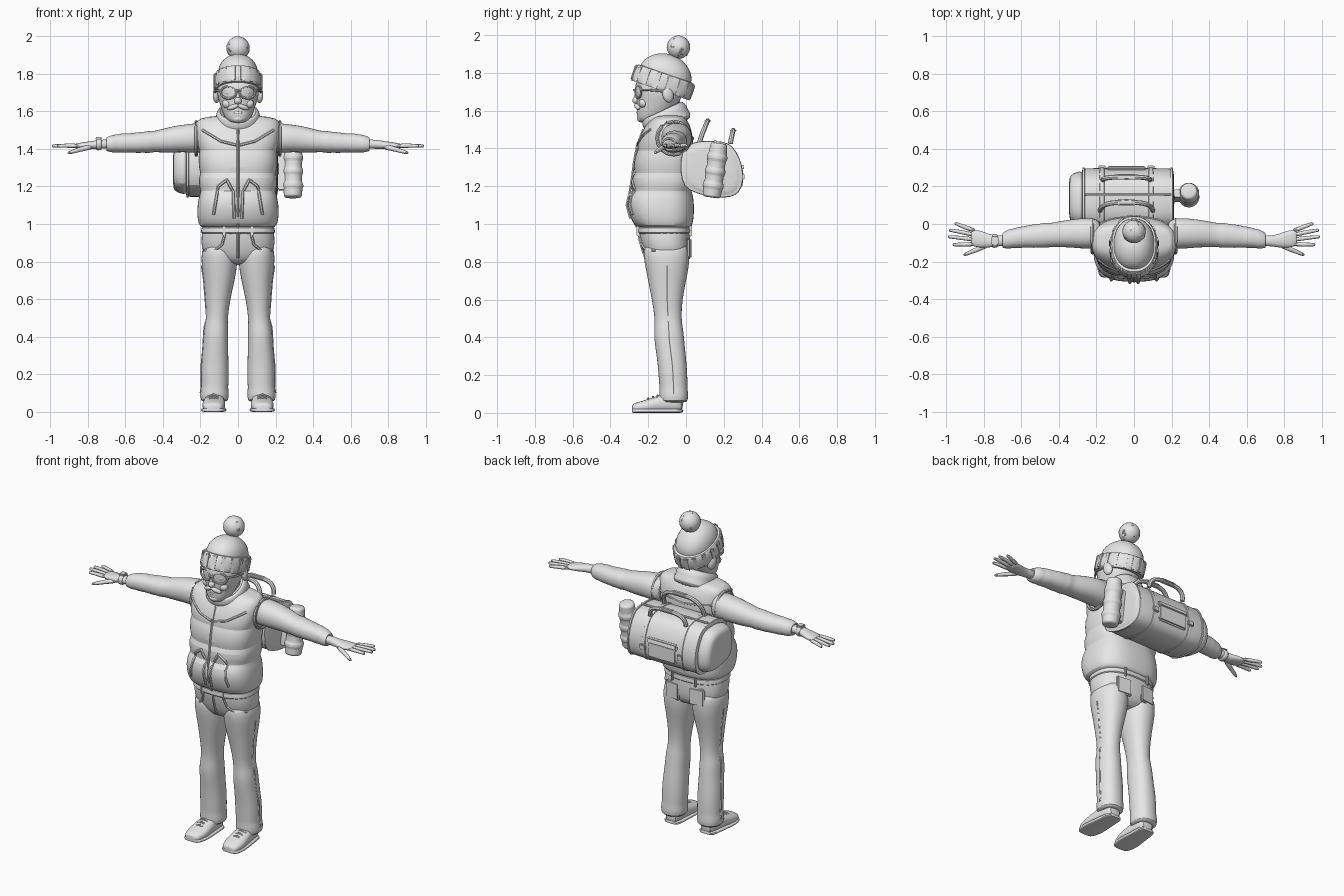
import bpy, bmesh, math, random
from mathutils import Vector, Matrix

random.seed(4)
grey = bpy.data.materials.new("plain_grey")
grey.diffuse_color = (0.8, 0.8, 0.8, 1)


def finish(name, bm, subdiv=0, angle=40):
    bmesh.ops.recalc_face_normals(bm, faces=bm.faces)
    me = bpy.data.meshes.new(name)
    bm.to_mesh(me)
    bm.free()
    me.materials.append(grey)
    ob = bpy.data.objects.new(name, me)
    bpy.context.collection.objects.link(ob)
    if subdiv:
        ob.modifiers.new("smooth", 'SUBSURF').levels = subdiv
        ob.modifiers["smooth"].render_levels = subdiv
    bpy.ops.object.select_all(action='DESELECT')
    ob.select_set(True)
    bpy.context.view_layer.objects.active = ob
    bpy.ops.object.shade_smooth_by_angle(angle=math.radians(angle))
    return ob


def skin(name, rings, subdiv=1, angle=40):
    bm = bmesh.new()
    vs = [[bm.verts.new(p) for p in r] for r in rings]
    n = len(vs[0])
    for a, b in zip(vs, vs[1:]):
        for i in range(n):
            bm.faces.new((a[i], a[(i + 1) % n], b[(i + 1) % n], b[i]))
    bm.faces.new(vs[0])
    bm.faces.new(vs[-1])
    return finish(name, bm, subdiv, angle)


def loft(name, axis, rows, n=24, e=2.2, subdiv=1, tf=None):
    """rows: position on axis, two centre values, two radii"""
    rings = []
    for p, c1, c2, r1, r2 in rows:
        ring = []
        for i in range(n):
            a = 2 * math.pi * i / n
            c, s = math.cos(a), math.sin(a)
            u = c1 + r1 * math.copysign(abs(c) ** (2 / e), c)
            v = c2 + r2 * math.copysign(abs(s) ** (2 / e), s)
            q = Vector({'x': (p, u, v), 'y': (u, p, v), 'z': (u, v, p)}[axis])
            ring.append(tf @ q if tf else q)
        rings.append(ring)
    return skin(name, rings, subdiv)


def cord(name, pts, r, taper=1.0, n=8, subdiv=0):
    pts = [Vector(p) for p in pts]
    rings = []
    for i, p in enumerate(pts):
        d = (pts[min(i + 1, len(pts) - 1)] - pts[max(i - 1, 0)]).normalized()
        ref = Vector((0, 1, 0)) if abs(d.y) < 0.8 else Vector((0, 0, 1))
        u = d.cross(ref).normalized()
        v = d.cross(u)
        k = r * (1 + (taper - 1) * i / (len(pts) - 1))
        rings.append([p + k * (u * math.cos(t * 2 * math.pi / n) + v * math.sin(t * 2 * math.pi / n)) for t in range(n)])
    return skin(name, rings, subdiv)


def ball(name, loc, size, rot=(0, 0, 0), seg=20):
    bm = bmesh.new()
    bmesh.ops.create_uvsphere(bm, u_segments=seg, v_segments=seg // 2, radius=1, matrix=Matrix.Diagonal((*size, 1)))
    ob = finish(name, bm)
    ob.location, ob.rotation_euler = loc, rot
    return ob


def box(name, loc, size, rot=(0, 0, 0), bevel=0.006):
    bm = bmesh.new()
    bmesh.ops.create_cube(bm, size=1, matrix=Matrix.Diagonal((*size, 1)))
    bmesh.ops.bevel(bm, geom=bm.edges[:], offset=min(bevel, min(size) * .4), segments=2, affect='EDGES')
    ob = finish(name, bm)
    ob.location, ob.rotation_euler = loc, rot
    return ob


def surface_y(rows, x, z, e, side=-1):
    """depth of a z loft's surface at x, z"""
    for a, b in zip(rows, rows[1:]):
        if a[0] <= z <= b[0]:
            t = (z - a[0]) / (b[0] - a[0])
            _, cx, cy, rx, ry = [p + (q - p) * t for p, q in zip(a, b)]
            return cy + side * ry * max(0, 1 - min(1, abs((x - cx) / rx)) ** e) ** (1 / e)


def seam(name, rows, pts, r, e, side=-1):
    path = []
    for (x0, z0), (x1, z1) in zip(pts, pts[1:]):
        for i in range(6):
            x, z = x0 + (x1 - x0) * i / 6, z0 + (z1 - z0) * i / 6
            path.append((x, surface_y(rows, x, z, e, side), z))
    path.append((pts[-1][0], surface_y(rows, *pts[-1], e, side), pts[-1][1]))
    return cord(name, path, r, n=6)


# quilted vest
vest = [(.975, 0, -.11, .185, .13), (.99, 0, -.12, .207, .152), (1.03, 0, -.126, .217, .168),
        (1.10, 0, -.135, .217, .178), (1.155, 0, -.132, .206, .17), (1.175, 0, -.125, .197, .15),
        (1.195, 0, -.122, .207, .164), (1.25, 0, -.12, .209, .166), (1.27, 0, -.117, .198, .15),
        (1.29, 0, -.117, .208, .163), (1.37, 0, -.113, .212, .157), (1.39, 0, -.11, .202, .142),
        (1.41, 0, -.11, .215, .15), (1.48, 0, -.102, .225, .136), (1.535, 0, -.095, .226, .112),
        (1.562, 0, -.088, .21, .085), (1.578, 0, -.085, .12, .07)]
loft("vest", 'z', vest, n=40, e=2.7)
seam("vest_zipper", vest, [(0, .985), (0, 1.5)], .007, 2.7)
for s in (-1, 1):
    seam("vest_yoke_seam", vest, [(s * .01, 1.42), (s * .09, 1.44), (s * .19, 1.5)], .007, 2.7)
    seam("vest_pocket_edge", vest, [(s * .02, 1.03), (s * .025, 1.17), (s * .06, 1.235), (s * .105, 1.2),
                                    (s * .13, 1.05)], .008, 2.7)
    for i in range(1):
        rim = [(s * .222, -.065 + .088 * math.cos(a * math.pi / 8), 1.455 + .088 * math.sin(a * math.pi / 8)) for a in range(17)]
        cord("vest_armhole_rim", rim, .009)
seam("vest_back_yoke_seam", vest, [(-.19, 1.47), (0, 1.45), (.19, 1.47)], .006, 2.7, 1)

# tilted collar and neck
tilt = Matrix.Translation((0, -.11, 1.565)) @ Matrix.Rotation(math.radians(25), 4, 'X')
loft("collar", 'z', [(-.07, 0, 0, .12, .115), (-.04, 0, 0, .128, .133), (-.01, 0, 0, .115, .126), (.005, 0, 0, .12, .13),
                     (.035, 0, 0, .11, .122), (.045, 0, 0, .095, .105), (.01, 0, 0, .085, .09)], n=28, tf=tilt)
loft("neck", 'z', [(1.5, 0, -.09, .075, .08), (1.7, 0, -.11, .078, .09)])

# head and face
loft("head", 'z', [(1.535, 0, -.19, .035, .05), (1.55, 0, -.19, .06, .065), (1.58, 0, -.175, .078, .085),
                   (1.63, 0, -.15, .094, .11), (1.68, 0, -.142, .11, .122), (1.73, 0, -.14, .115, .134),
                   (1.8, 0, -.13, .1, .12)], n=28)
ball("nose", (0, -.262, 1.655), (.02, .022, .02))
ball("nose_bridge", (0, -.255, 1.685), (.012, .016, .035), (-.25, 0, 0))
ball("lower_lip", (0, -.25, 1.592), (.028, .012, .008))
ball("chin", (0, -.235, 1.56), (.035, .025, .022))
for s in (-1, 1):
    ball("ear", (s * .115, -.095, 1.685), (.018, .03, .042), (.2, 0, s * .3))
    ball("moustache", (s * .027, -.258, 1.622), (.034, .014, .013), (0, s * .35, s * .3))
    ball("cheek", (s * .055, -.225, 1.64), (.03, .025, .026))
    ball("eye", (s * .046, -.243, 1.70), (.02, .014, .016))
    ring = [(s * .05 + .042 * math.cos(a * math.pi / 10), -.27 + .35 * abs(.05 + s * .0 + .042 * s * math.cos(a * math.pi / 10)),
             1.70 + .032 * math.sin(a * math.pi / 10)) for a in range(21)]
    cord("glasses_rim", ring, .006)
    cord("glasses_arm", [(s * .09, -.24, 1.71), (s * .118, -.2, 1.71), (s * .122, -.1, 1.70)], .006)
cord("glasses_bridge", [(-.012, -.27, 1.705), (0, -.275, 1.71), (.012, -.27, 1.705)], .006)

# knitted hat leaning back
lean = Matrix.Translation((0, -.138, 1.705)) @ Matrix.Rotation(math.radians(-19), 4, 'X')
loft("hat_crown", 'z', [(.03, 0, 0, .11, .14), (.09, 0, 0, .11, .146), (.13, 0, 0, .105, .135), (.165, 0, 0, .085, .105),
                        (.19, 0, 0, .055, .065), (.2, 0, 0, .02, .025)], n=28, tf=lean)
loft("hat_brim", 'z', [(.01, 0, 0, .105, .14), (-.003, 0, 0, .122, .16), (.02, 0, 0, .128, .168), (.075, 0, 0, .128, .166),
                       (.098, 0, 0, .118, .157), (.095, 0, 0, .1, .14)], n=32, tf=lean)
for i in range(16):
    a = 2 * math.pi * (i + .5) / 16
    ob = box("hat_rib", (0, 0, 0), (.014, .034, .088))
    ob.matrix_world = lean @ Matrix.Translation((.124 * math.cos(a), .162 * math.sin(a), .047)) \
        @ Matrix.Rotation(math.atan2(math.sin(a) / .162, math.cos(a) / .124), 4, 'Z')
ball("pompom", (0, -.04, 1.936), (.062, .062, .062), seg=24)
for i in range(22):
    d = Vector([random.gauss(0, 1) for _ in range(3)]).normalized() * .053
    ball("pompom_tuft", Vector((0, -.04, 1.936)) + d, (.012, .012, .011), seg=8)

# sleeves and hands
sleeve = [(.17, -.05, 1.455, .07, .075), (.23, -.05, 1.458, .083, .08), (.29, -.05, 1.455, .08, .073),
          (.33, -.05, 1.452, .075, .072), (.41, -.055, 1.442, .068, .062), (.45, -.06, 1.438, .063, .055),
          (.475, -.06, 1.436, .068, .06), (.5, -.062, 1.435, .063, .055), (.53, -.064, 1.433, .064, .056),
          (.58, -.068, 1.431, .057, .05), (.62, -.073, 1.43, .056, .053), (.645, -.076, 1.429, .05, .047),
          (.665, -.08, 1.427, .053, .048), (.69, -.085, 1.425, .043, .04), (.705, -.088, 1.425, .038, .035),
          (.69, -.088, 1.425, .028, .025)]
palm = [(.66, -.088, 1.425, .03, .027), (.73, -.09, 1.425, .028, .024), (.77, -.09, 1.42, .036, .023),
        (.81, -.082, 1.417, .046, .02), (.85, -.075, 1.415, .046, .016), (.87, -.073, 1.415, .04, .011)]
for s in (-1, 1):
    loft("sleeve", 'x', [(s * r[0], *r[1:]) for r in sleeve])
    loft("palm", 'x', [(s * r[0], *r[1:]) for r in palm], n=16)
    for y0, x1, y1 in ((-.037, .955, .002), (-.06, .985, -.033), (-.084, .99, -.068), (-.107, .965, -.11)):
        cord("finger", [(s * .84, y0, 1.415), (s * .9, (y0 + y1) / 2, 1.417), (s * (x1 - .012), y1, 1.416),
                        (s * x1, y1, 1.414)], .014, .6, subdiv=1)
    cord("thumb", [(s * .77, -.105, 1.413), (s * .82, -.13, 1.402), (s * .87, -.15, 1.388), (s * .91, -.167, 1.375)],
         .017, .55, subdiv=1)
loft("watch_band", 'x', [(-.725, -.09, 1.425, .032, .029), (-.73, -.09, 1.425, .036, .033),
                         (-.75, -.09, 1.423, .038, .032), (-.755, -.09, 1.423, .034, .028)], n=20)
box("watch_face", (-.74, -.09, 1.456), (.04, .045, .014))

# trousers
hips = [(.78, 0, -.1, .1, .08), (.82, 0, -.1, .175, .115), (.87, 0, -.105, .195, .128), (.93, 0, -.113, .196, .136),
        (.98, 0, -.115, .187, .136), (1.02, 0, -.115, .18, .13)]
loft("trouser_hips", 'z', hips, n=32, e=2.5)
loft("waistband", 'z', [(.945, 0, -.115, .19, .135), (.95, 0, -.115, .199, .144), (.985, 0, -.115, .195, .143),
                        (.99, 0, -.115, .18, .13)], n=32, e=2.5)
seam("trouser_fly", hips, [(0, .82), (0, .95)], .007, 2.5)
leg = [(.055, .125, -.065, .06, .06), (.06, .125, -.065, .074, .076), (.10, .125, -.065, .077, .077),
       (.13, .124, -.066, .071, .074), (.16, .123, -.067, .074, .076), (.25, .123, -.072, .073, .077),
       (.33, .12, -.082, .068, .078), (.4, .118, -.09, .066, .08), (.45, .117, -.092, .064, .076),
       (.5, .111, -.095, .056, .07), (.6, .108, -.1, .067, .081), (.7, .1, -.1, .083, .101),
       (.78, .099, -.1, .096, .118), (.86, .099, -.105, .097, .124), (.9, .095, -.105, .08, .11)]
shoe = [(-.287, .132, .022, .03, .018), (-.275, .132, .026, .05, .026), (-.23, .13, .032, .062, .032),
        (-.18, .128, .04, .062, .04), (-.12, .126, .05, .054, .05), (-.05, .123, .055, .05, .055),
        (-.015, .122, .045, .04, .045)]
for s in (-1, 1):
    loft("trouser_leg", 'z', [(z, s * x, y, rx, ry) for z, x, y, rx, ry in leg])
    cord("leg_side_seam", [(s * (r[1] + r[3] - .002), r[2], r[0]) for r in leg[2:-2]], .005, n=6)
    loft("shoe", 'y', [(y, s * x, z, rx, rz) for y, x, z, rx, rz in shoe], n=20, e=2.4)
    loft("shoe_sole", 'y', [(y * 1.01 + .003, s * x, .011, rx + .006, .011) for y, x, z, rx, rz in shoe], n=20, e=4)
    for y, z in ((-.2, .076), (-.175, .084), (-.15, .092)):
        cord("shoe_lace", [(s * .13 - .03, y, z - .012), (s * .13, y, z), (s * .13 + .03, y, z - .012)], .006)
    seam("front_pocket_edge", hips, [(s * .07, .945), (s * .085, .89), (s * .13, .855), (s * .18, .86)], .007, 2.5)
    box("back_pocket", (s * .085, .012, .87), (.1, .022, .11), (0, 0, -s * .12), .008)
    for x, side in ((.075, -1), (.08, 1)):
        box("belt_loop", (s * x, surface_y(hips, x, .965, 2.5, side) + side * .008, .965), (.016, .016, .065))

# bag on the back, profile seen from the side
prof = [(-.01, 1.40), (.04, 1.43), (.1, 1.437), (.2, 1.435), (.245, 1.41), (.28, 1.35), (.298, 1.29), (.298, 1.22),
        (.28, 1.17), (.24, 1.145), (.16, 1.14), (.05, 1.165), (-.01, 1.2), (-.025, 1.27), (-.025, 1.34)]


def bag_part(name, xs):
    skin(name, [[(x, .14 + (y - .14) * k, 1.285 + (z - 1.285) * k) for y, z in prof] for x, k in xs], 1)


bag_part("bag_body", [(-.275, .88), (-.272, .99), (-.25, 1), (.18, 1), (.205, .98), (.215, .88)])
bag_part("bag_end_pocket", [(-.26, .9), (-.29, .9), (-.325, .82), (-.342, .72), (-.346, .55)])
for x in (-.268, .2):
    bag_part("bag_piping", [(x - .008, .98), (x - .007, 1.02), (x + .007, 1.02), (x + .008, .98)])
for x in (-.17, .09):
    bag_part("bag_strap", [(x - .016, .97), (x - .015, 1.03), (x + .015, 1.03), (x + .016, .97)])
    box("strap_buckle", (x, .303, 1.25), (.042, .016, .036))
cord("bag_zipper", [(-.26, .155, 1.438), (.2, .155, 1.438)], .007)
box("bag_back_panel", (-.04, .292, 1.245), (.2, .022, .1), (0, 0, 0), .009)
box("bag_panel_flap", (-.04, .294, 1.3), (.21, .024, .04), (.25, 0, 0), .009)
for y0, y1, h, w in ((.07, .115, .12, .14), (.235, .25, .07, .125)):
    arc = [(-.04 - w * math.copysign(abs(math.cos(a * math.pi / 14)) ** .6, math.cos(a * math.pi / 14)),
            y0 + (y1 - y0) * math.sin(a * math.pi / 14), 1.425 + h * math.sin(a * math.pi / 14) ** .8) for a in range(15)]
    cord("bag_handle", arc, .013)
    box("handle_grip", (-.04, y1, 1.425 + h), (.11, .034, .026), (0, 0, 0), .01)

# flask strapped to the bag's side
lean2 = Matrix.Translation((.292, .135, 1.14)) @ Matrix.Rotation(math.radians(-8), 4, 'X')
flask = [(0, .04), (.004, .05), (.05, .05), (.054, .057), (.075, .057), (.079, .049), (.125, .049), (.129, .056),
         (.15, .056), (.154, .049), (.2, .049), (.204, .056), (.225, .056), (.23, .047), (.285, .047), (.292, .038)]
loft("flask", 'z', [(z, 0, 0, r, r) for z, r in flask], n=20, e=2, tf=lean2)
box("flask_bracket", (.235, .15, 1.28), (.05, .04, .2), (-.14, 0, 0))
